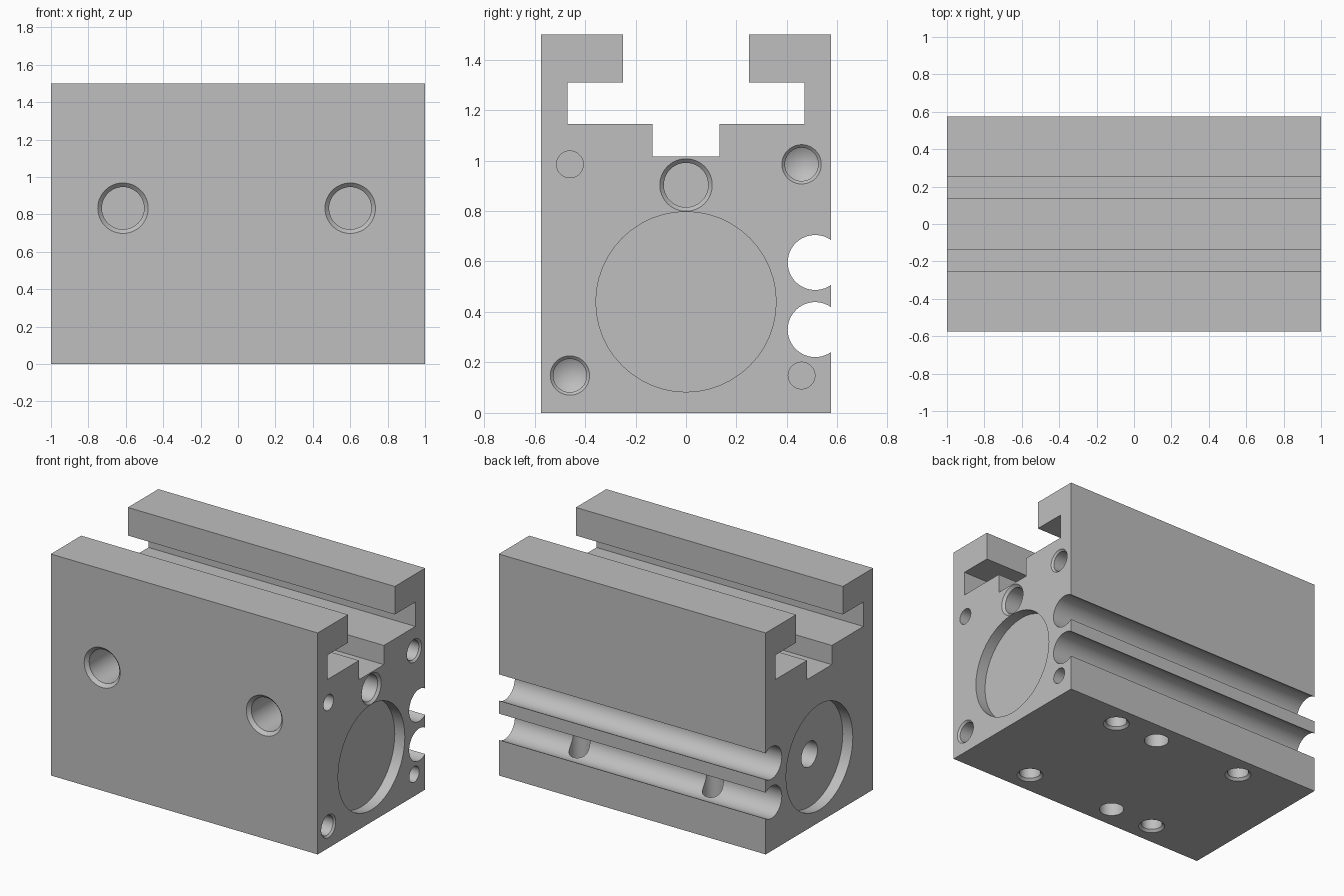
import bpy, bmesh, math
from mathutils import Vector

cube = bpy.data.objects.get("Cube")
if cube:
    bpy.data.objects.remove(cube, do_unlink=True)

# One grey metal for the whole part
metal = bpy.data.materials.new("light_grey_metal")
metal.use_nodes = True
GREY = (0.52, 0.52, 0.52, 1)
metal.diffuse_color = GREY
metal.node_tree.nodes["Principled BSDF"].inputs["Base Color"].default_value = GREY


def finish(bm, name):
    bmesh.ops.recalc_face_normals(bm, faces=bm.faces)
    mesh = bpy.data.meshes.new(name)
    bm.to_mesh(mesh)
    bm.free()
    mesh.materials.append(metal)
    obj = bpy.data.objects.new(name, mesh)
    bpy.context.collection.objects.link(obj)
    return obj


# Body cross-section (y, z): block, two round back grooves and a T-slot on top
W, H = 0.575, 1.5


def groove(zc, yc=0.512, r=0.109, steps=32):
    a = math.acos((W - yc) / r)
    angles = [-a - (2 * math.pi - 2 * a) * i / steps for i in range(steps + 1)]
    points = [(yc + r * math.cos(t), zc + r * math.sin(t)) for t in angles]
    points[0] = (W, points[0][1])
    points[-1] = (W, points[-1][1])
    return points


slot = [(0.25, H), (0.25, 1.31), (0.47, 1.31), (0.47, 1.145), (0.133, 1.145), (0.133, 1.015)]
profile = [(-W, 0), (W, 0)] + groove(0.33) + groove(0.596) + [(W, H)] + slot
profile += [(-y, z) for y, z in reversed(slot)] + [(-W, H)]

bm = bmesh.new()
end = bm.faces.new([bm.verts.new((-1, y, z)) for y, z in profile])
extruded = bmesh.ops.extrude_face_region(bm, geom=[end], use_keep_orig=True)
bmesh.ops.translate(bm, vec=(2, 0, 0),
                    verts=[v for v in extruded["geom"] if isinstance(v, bmesh.types.BMVert)])
body = finish(bm, "cylinder_body")

# Bores are turned from (depth, radius) steps and gathered into one cutter
cut = bmesh.new()
SEGS = 48


def bore(origin, inward, steps, tip=0.0):
    turn = Vector((0, 0, 1)).rotation_difference(Vector(inward)).to_matrix()
    steps = [(-0.03, steps[0][1])] + steps
    rings = []
    for depth, r in steps:
        rings.append([cut.verts.new(Vector(origin) + turn @ Vector(
            (r * math.cos(2 * math.pi * i / SEGS), r * math.sin(2 * math.pi * i / SEGS), depth)))
            for i in range(SEGS)])
    cut.faces.new(rings[0])
    for lo, hi in zip(rings, rings[1:]):
        for i in range(SEGS):
            j = (i + 1) % SEGS
            cut.faces.new((lo[i], lo[j], hi[j], hi[i]))
    if tip:
        point = cut.verts.new(Vector(origin) + turn @ Vector((0, 0, steps[-1][0] + tip)))
        for i in range(SEGS):
            cut.faces.new((rings[-1][i], rings[-1][(i + 1) % SEGS], point))
    else:
        cut.faces.new(rings[-1])


def chamfered(outer, inner, depth):
    return [(0, outer), (outer - inner, inner), (depth, inner)]


# Front ports
for x in (-0.615, 0.6):
    bore((x, -W, 0.833), (0, 1, 0), chamfered(0.135, 0.113, 0.3))

# Right end: recess, upper port, two screw holes, two pin holes
RIGHT = (-1, 0, 0)
bore((1, 0, 0.44), RIGHT, [(0, 0.357), (0.075, 0.357)])
bore((1, 0, 0.903), RIGHT, chamfered(0.104, 0.088, 0.3))
for y, z in ((0.458, 0.985), (-0.46, 0.148)):
    bore((1, y, z), RIGHT, chamfered(0.078, 0.066, 0.3), tip=0.04)
for y, z in ((-0.46, 0.985), (0.458, 0.148)):
    bore((1, y, z), RIGHT, [(0, 0.053), (0.15, 0.053)])

# Left end: recess with a rod hole in its floor
bore((-1, 0, 0.44), (1, 0, 0), [(0, 0.357), (0.075, 0.357), (0.075, 0.086), (0.35, 0.086)])

# Underside: four mounting holes and two dowel holes
for x in (-0.5, 0.5):
    for y in (-0.423, 0.423):
        bore((x, y, 0), (0, 0, 1), chamfered(0.082, 0.066, 0.36))
for s in (-1, 1):
    bore((0.17 * s, 0.423 * s, 0), (0, 0, 1), [(0, 0.077), (0.15, 0.077)])

cutter = finish(cut, "bore_cutter")
cutter.hide_render = True

# Cut the bores, then smooth the round walls only
boolean = body.modifiers.new("bores", "BOOLEAN")
boolean.operation = "DIFFERENCE"
boolean.solver = "EXACT"
boolean.object = cutter
bpy.ops.object.select_all(action="DESELECT")
body.select_set(True)
bpy.context.view_layer.objects.active = body
bpy.ops.object.modifier_apply(modifier=boolean.name)
bpy.data.objects.remove(cutter, do_unlink=True)
bpy.ops.object.shade_smooth_by_angle(angle=math.radians(30))
